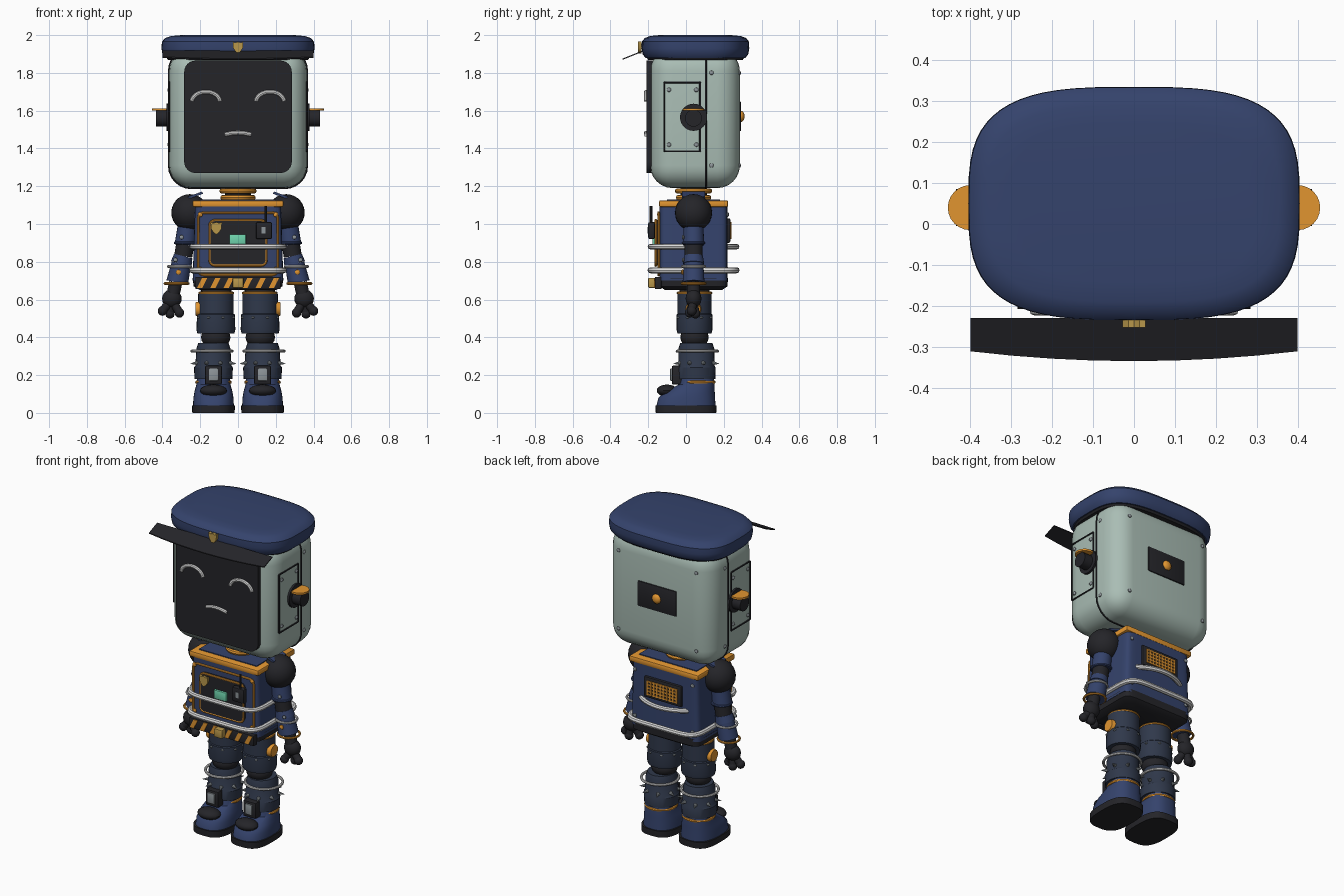
import bpy, bmesh, math
from mathutils import Vector

if "Cube" in bpy.data.objects:
    bpy.data.objects.remove(bpy.data.objects["Cube"])


def material(name, *rgb):
    m = bpy.data.materials.new(name)
    m.use_nodes = True
    m.diffuse_color = (*rgb, 1)
    m.node_tree.nodes["Principled BSDF"].inputs["Base Color"].default_value = (*rgb, 1)
    return m


navy = material("navy", .035, .056, .15)
slate = material("slate", .029, .04, .07)
mint = material("mint", .40, .51, .46)
black = material("black", .018, .018, .022)
orange = material("orange", .75, .3, .03)
white = material("white", .7, .7, .7)
gold = material("gold", .48, .31, .07)
green = material("green", .16, .66, .42)
steel = material("steel", .27, .3, .32)
made = []


def link(name, data, mat):
    data.materials.append(mat)
    obj = bpy.data.objects.new(name, data)
    bpy.context.scene.collection.objects.link(obj)
    made.append(obj)
    return obj


def finish(name, bm, mat):
    bmesh.ops.recalc_face_normals(bm, faces=bm.faces)
    mesh = bpy.data.meshes.new(name)
    bm.to_mesh(mesh)
    bm.free()
    return link(name, mesh, mat)


def box(name, mat, low, high, bevel=0, segments=2):
    """Box between two corners, optionally rounded."""
    low, high = Vector(low), Vector(high)
    bm = bmesh.new()
    bmesh.ops.create_cube(bm, size=1)
    bmesh.ops.scale(bm, vec=high - low, verts=bm.verts)
    bmesh.ops.translate(bm, vec=(low + high) / 2, verts=bm.verts)
    if bevel:
        bmesh.ops.bevel(bm, geom=bm.edges[:], offset=bevel, segments=segments,
                        profile=.5, affect='EDGES')
    return finish(name, bm, mat)


def rod(name, mat, start, end, r1, r2=None, sides=24):
    """Cylinder or cone between two points."""
    start, end = Vector(start), Vector(end)
    bm = bmesh.new()
    bmesh.ops.create_cone(bm, cap_ends=True, segments=sides, radius1=r1,
                          radius2=r1 if r2 is None else r2, depth=(end - start).length)
    turn = (end - start).to_track_quat('Z', 'Y').to_matrix()
    bmesh.ops.rotate(bm, matrix=turn, verts=bm.verts)
    bmesh.ops.translate(bm, vec=(start + end) / 2, verts=bm.verts)
    return finish(name, bm, mat)


def ball(name, mat, centre, rx, ry=None, rz=None, detail=20):
    bm = bmesh.new()
    bmesh.ops.create_uvsphere(bm, u_segments=detail, v_segments=detail // 2, radius=1)
    bmesh.ops.scale(bm, vec=(rx, ry or rx, rz or rx), verts=bm.verts)
    bmesh.ops.translate(bm, vec=centre, verts=bm.verts)
    return finish(name, bm, mat)


def oval(a, b, power=2, count=48, start=0, end=math.tau):
    """Points on a superellipse, closed when the full turn is asked for."""
    steps = count if end - start >= math.tau else count - 1
    angles = [start + (end - start) * i / steps for i in range(count)]
    curve = lambda v: math.copysign(abs(v) ** (2 / power), v)
    return [(a * curve(math.cos(t)), b * curve(math.sin(t))) for t in angles]


def tube(name, mat, points, radius, cyclic=False):
    data = bpy.data.curves.new(name, 'CURVE')
    data.dimensions = '3D'
    data.bevel_depth = radius
    data.bevel_resolution = 2
    data.use_fill_caps = True
    spline = data.splines.new('POLY')
    spline.points.add(len(points) - 1)
    for p, co in zip(spline.points, points):
        p.co = (*co, 1)
    spline.use_cyclic_u = cyclic
    return link(name, data, mat)


def ring(name, mat, x, y, z, radius, thick):
    tube(name, mat, [(x + u, y + v, z) for u, v in oval(radius, radius, count=32)], thick, True)


def loft(name, mat, sections, x=0, y=0, power=2, count=48):
    """Stack of superellipses given as (height, half width, half depth, shift in y)."""
    bm = bmesh.new()
    loops = [[bm.verts.new((x + u, y + dy + v, z)) for u, v in oval(a, b, power, count)]
             for z, a, b, dy in sections]
    for lo, hi in zip(loops, loops[1:]):
        for i in range(count):
            j = (i + 1) % count
            bm.faces.new((lo[i], lo[j], hi[j], hi[i]))
    bm.faces.new(loops[0])
    bm.faces.new(loops[-1])
    return finish(name, bm, mat)


def prism(name, mat, outline, d0, d1, place=lambda u, v, d: (u, d, v)):
    """Outline in x and z, thickened along y unless placed otherwise."""
    bm = bmesh.new()
    a, b = [[bm.verts.new(place(u, v, d)) for u, v in outline] for d in (d0, d1)]
    bm.faces.new(a)
    bm.faces.new(b)
    for i in range(len(a)):
        bm.faces.new((a[i - 1], a[i], b[i], b[i - 1]))
    return finish(name, bm, mat)


def rounded(x0, x1, z0, z1, r):
    corners = ((x1 - r, z1 - r), (x0 + r, z1 - r), (x0 + r, z0 + r), (x1 - r, z0 + r))
    return [(cx + r * math.cos(t), cz + r * math.sin(t)) for k, (cx, cz) in enumerate(corners)
            for t in [(k + i / 6) * math.pi / 2 for i in range(7)]]


def shield(x, z, s):
    half = ((0, 1), (.5, .8), (1, 1), (.9, -.2), (.5, -.8), (0, -1.2))
    return [(x + s * u, z + s * v) for u, v in half] + [(x - s * u, z + s * v) for u, v in half[-2:0:-1]]


def bolt(name, p, axis, size=.012, mat=steel):
    ball(name, mat, p, *[size * (.6 if i == axis else 1) for i in range(3)], detail=10)


# Head, screen and face
box("head", mint, (-.365, -.19, 1.19), (.365, .285, 1.93), .12, 6)
prism("face_screen", black, rounded(-.285, .285, 1.27, 1.865, .06), -.208, -.15)
for s in (-1, 1):
    arc = oval(.075, .055, count=14, start=.1, end=math.pi - .1)
    tube("smiling_eye", white, [(s * .17 + u, -.212, 1.645 + v) for u, v in arc], .011)
tube("mouth", white, [(x / 100, -.212, 1.468 + .015 * math.cos(x / 35 * math.tau))
                      for x in range(-63, 64, 3) for x in [x / 9]], .011)
seam = rounded(-.366, .366, 1.189, 1.93, .12)
tube("head_seam", black, [(u, .105, v) for u, v in seam], .005, True)
box("rear_plate", black, (-.135, .27, 1.49), (.135, .292, 1.65), .008)
ball("rear_light", orange, (0, .29, 1.57), .03, .02)
for s in (-1, 1):
    for z in (1.31, 1.8):
        bolt("rear_bolt", (s * .27, .284, z), 1)
        bolt("side_bolt", (s * .365, .135, z), 0)
    # Side hatch and ear
    panel = rounded(-.115, .075, 1.385, 1.75, .005)
    tube("hatch_outline", black, [(s * .365, u, v) for u, v in panel], .005, True)
    for y in (-.09, .055):
        for z in (1.42, 1.71):
            bolt("hatch_bolt", (s * .367, y, z), 0)
    rod("ear_base", black, (s * .35, .04, 1.565), (s * .378, .04, 1.565), .072)
    rod("ear", black, (s * .37, .04, 1.56), (s * .435, .04, 1.56), .045)
    rod("ear_cap", orange, (s * .4, .04, 1.6), (s * .4, .04, 1.612), .055)

# Cap
loft("cap_band", black, [(1.868, .37, .25, 0), (1.89, .385, .265, 0)], y=.05, power=3.2)
loft("cap", navy, [(1.88, .385, .265, 0), (1.9, .4, .28, 0), (1.93, .405, .285, 0),
                   (1.965, .403, .284, 0), (1.985, .385, .268, 0), (1.995, .355, .24, 0),
                   (2, .3, .19, 0)], y=.05, power=3.2, count=64)
brim = [(-.4, -.23), (.4, -.23)] + [(x / 10, -.335 + .0015 * x * x) for x in range(4, -5, -1)]
prism("visor", black, brim, 0, .006, lambda u, v, d: (u, v, 1.912 + .4 * (v + .23) + d))
prism("cap_badge", gold, shield(0, 1.937, .028), -.253, -.235)

# Neck and torso
rod("neck", black, (0, .04, 1.1), (0, .04, 1.2), .07)
for z, r in ((1.14, .08), (1.175, .085)):
    ring("neck_ring", orange, 0, .04, z, r, .014)
loft("torso", navy, [(.7, .24, .18, 0), (1.1, .228, .18, 0)], y=.04, power=12)
box("collar", orange, (-.24, -.143, 1.09), (.24, .223, 1.125), .008)
box("collar_top", navy, (-.2, -.1, 1.12), (.2, .18, 1.13))
loft("pelvis", black, [(.65, .2, .15, 0), (.67, .235, .18, 0), (.715, .24, .182, 0)], y=.04, power=10)

# Front panel with its gadgets
tube("front_trim", orange, [(u, -.145, v) for u, v in rounded(-.21, .21, .73, 1.06, .03)], .007, True)
prism("chest_panel", black, rounded(-.15, .15, .78, 1.02, .03), -.165, -.13)
tube("panel_trim", orange, [(u, -.16, v) for u, v in rounded(-.15, .15, .78, 1.02, .03)], .007, True)
prism("chest_badge", gold, shield(-.115, .98, .03), -.178, -.16)
box("green_display", green, (-.045, -.178, .89), (.042, -.16, .945), .004)
box("radio", black, (.095, -.2, .92), (.18, -.165, 1.01), .008)
box("radio_dial", steel, (.125, -.203, .95), (.145, -.198, .985))
rod("radio_aerial", black, (.147, -.185, 1), (.147, -.185, 1.095), .007, sides=10)
for s in (-1, 1):
    for z in (.76, 1.05):
        bolt("front_bolt", (s * .2, -.145, z), 1, .014, orange)
        bolt("back_bolt", (s * .2, .221, z), 1)

# Reflective bands
band = lambda **k: [(u, .04 + v) for u, v in oval(.243, .228, **k)]
tube("lower_band", white, [(*p, .755) for p in band(power=6, count=80)], .016, True)
wrap = [p for p in band(power=6, count=120, start=math.pi / 2, end=math.pi * 2.5) if p[1] < .12]
tube("upper_front_band", white, [(*p, .88) for p in wrap], .015)
rear = band(start=.7, end=math.pi - .7, count=20)
tube("upper_back_band", white, [(*p, .88) for p in rear], .015)

# Back vent
box("vent_panel", black, (-.13, .21, .9), (.13, .235, 1.03), .008)
for i in range(10):
    x = -.1 + i * .2 / 9
    box("vent_bar", orange, (x - .005, .232, .92), (x + .005, .241, 1.01))
for i in range(5):
    z = .925 + i * .02
    box("vent_slat", orange, (-.105, .232, z - .004), (.105, .24, z + .004))

# Hazard belt and buckle
box("belt_plate", black, (-.225, -.165, .655), (.225, -.13, .72), .004)
for x in (-.19, -.12, -.05, .05, .12, .19):
    slant = [(x - .028, .66), (x, .66), (x + .028, .715), (x, .715)]
    prism("hazard_stripe", orange, slant, -.169, -.164)
box("buckle", gold, (-.028, -.2, .662), (.028, -.16, .715), .005)

for s in (-1, 1):
    # Arm
    ball("shoulder", black, (s * .255, .04, 1.06), .098, detail=28)
    strap = [(s * .185, 1.16), (s * .19, 1.172), (s * .265, 1.145), (s * .26, 1.133)]
    prism("shoulder_strap", navy, strap, -.02, .1)
    path = [(s * x, .04, z) for x, z in ((.265, 1), (.28, .89), (.29, .83), (.3, .79), (.322, .69))]
    rod("upper_arm", navy, path[0], path[1], .052, .056)
    rod("elbow", black, path[1], path[2], .048)
    rod("elbow_cuff", navy, path[2], path[3], .05, .056)
    rod("forearm", navy, path[3], path[4], .052, .058)
    ring("upper_arm_ring", navy, s * .277, .04, .9, .055, .008)
    ring("arm_band", white, s * .31, .04, .775, .06, .007)
    ring("wrist_ring", orange, s * .325, .04, .685, .062, .007)
    bolt("forearm_bolt", (s * .315, -.018, .745), 1, .014, orange)
    for z in (.93, .81):
        bolt("arm_bolt", (s * (.55 - .27 * z), -.015, z), 1)
    # Hand
    rod("wrist", black, (s * .33, .04, .69), (s * .345, .04, .62), .035)
    ball("palm", black, (s * .35, .04, .605), .052, .042, .05)
    for x, y, z in ((.4, .03, .54), (.36, .05, .525), (.31, .02, .53)):
        rod("finger", black, (s * .35, .04, .6), (s * x, y, z), .022, sides=12)
        ball("fingertip", black, (s * x, y, z), .026, detail=14)

    # Leg
    rod("hip", black, (s * .115, .045, .59), (s * .115, .045, .68), .08)
    ring("hip_ring", orange, s * .115, .045, .635, .088, .007)
    loft("thigh", slate, [(.42, .098, .09, 0), (.44, .103, .095, 0), (.52, .1, .094, 0),
                          (.525, .094, .09, 0), (.63, .094, .09, 0)], x=s * .117, y=.045, count=28)
    rod("hip_light", orange, (s * .2, .04, .55), (s * .225, .04, .55), .042, .035)
    ball("knee", black, (s * .118, .045, .4), .078, .075, .06)
    loft("shin", slate, [(.18, .1, .1, 0), (.24, .103, .102, 0), (.25, .096, .096, 0),
                         (.34, .09, .095, 0), (.37, .08, .085, 0)], x=s * .13, y=.055, count=28)
    ring("shin_band", white, s * .138, .06, .327, .107, .008)
    for i in range(8):
        t = (i + .5) * math.tau / 8
        c, n = math.cos(t), math.sin(t)
        rod("shin_stud", steel, (s * .13 + .09 * c, .055 + .09 * n, .265),
            (s * .13 + .13 * c, .055 + .13 * n, .26), .012, .001, 8)
        bolt("thigh_bolt", (s * .117 + .1 * c, .045 + .093 * n, .505), 2, .009)
    box("shin_plate", black, (s * .13 - .045, -.075, .15), (s * .13 + .045, -.02, .25), .008)
    box("shin_lamp", steel, (s * .13 - .024, -.084, .17), (s * .13 + .024, -.07, .235), .004)
    ring("ankle_ring", orange, s * .13, .06, .163, .088, .009)

    # Boot
    loft("sole", black, [(0, .112, .16, 0), (.04, .114, .162, 0)], x=s * .13, power=3)
    loft("boot", navy, [(.04, .108, .156, 0), (.08, .106, .15, .004), (.115, .1, .13, .022),
                        (.15, .09, .095, .056), (.19, .086, .086, .06)], x=s * .13, power=2.5)
    ball("toe_cap", black, (s * .13, -.1, .118), .072, .055, .032)

# Turn curves into meshes and smooth everything but the sharp edges
bpy.ops.object.select_all(action='DESELECT')
for obj in made:
    obj.select_set(True)
bpy.context.view_layer.objects.active = next(o for o in made if o.type == 'CURVE')
bpy.ops.object.convert(target='MESH')
bpy.ops.object.shade_smooth_by_angle(angle=math.radians(35))
